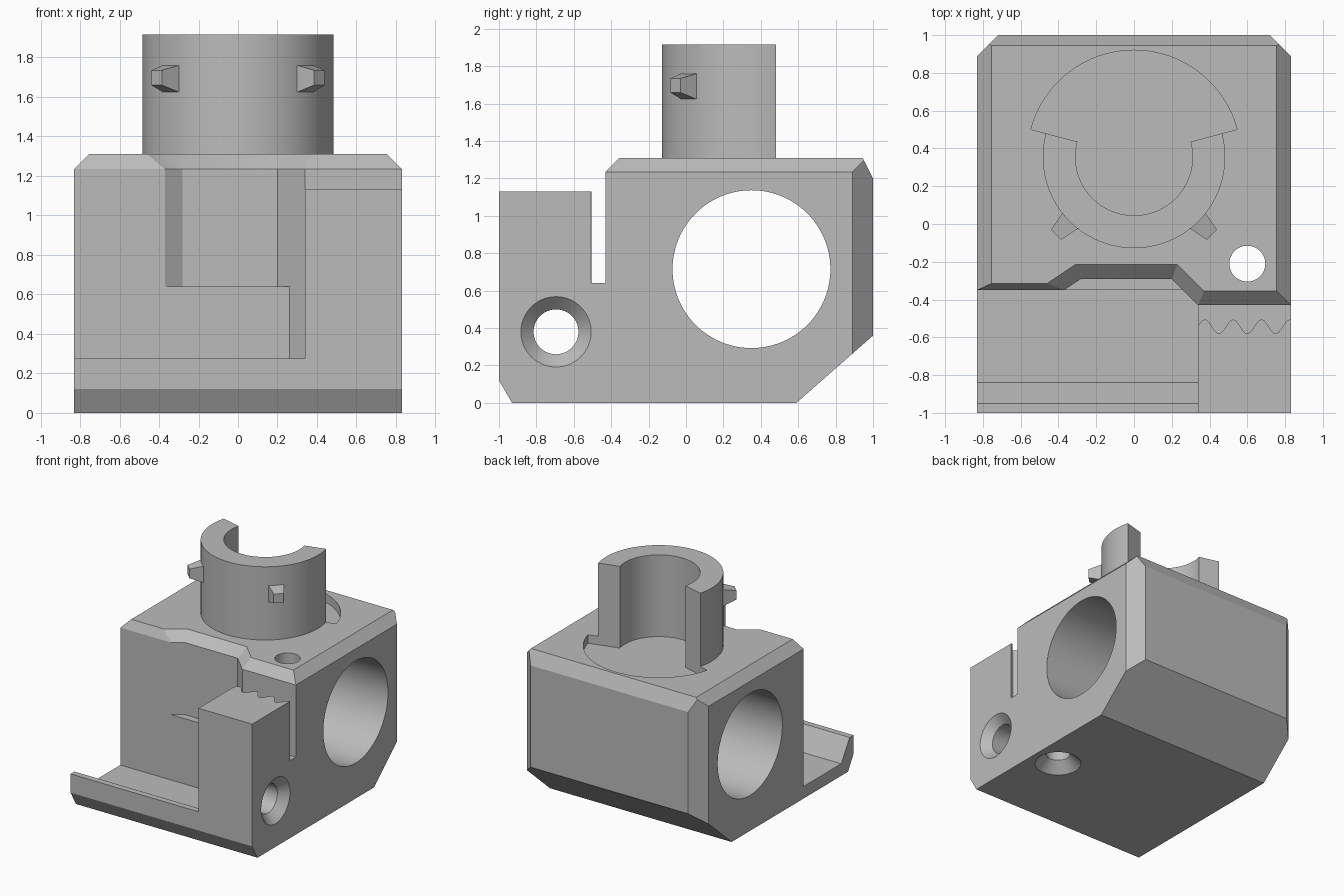
import bpy, bmesh, math
from math import sin, cos, radians

if "Cube" in bpy.data.objects:
    bpy.data.objects.remove(bpy.data.objects["Cube"])

mat = bpy.data.materials.new("plain grey")
mat.diffuse_color = (0.5, 0.5, 0.5, 1)
mat.use_nodes = True
mat.node_tree.nodes["Principled BSDF"].inputs["Base Color"].default_value = mat.diffuse_color


def loft(name, rings):
    """Closed solid through matching rings of 3D points."""
    bm = bmesh.new()
    vs = [[bm.verts.new(p) for p in r] for r in rings]
    n = len(vs[0])
    bm.faces.new(vs[0])
    bm.faces.new(vs[-1])
    for a, b in zip(vs, vs[1:]):
        for i in range(n):
            j = (i + 1) % n
            bm.faces.new((a[i], a[j], b[j], b[i]))
    bmesh.ops.recalc_face_normals(bm, faces=bm.faces)
    me = bpy.data.meshes.new(name)
    bm.to_mesh(me)
    bm.free()
    me.materials.append(mat)
    ob = bpy.data.objects.new(name, me)
    bpy.context.collection.objects.link(ob)
    return ob


def prism(name, pts, lo, hi, axis="z"):
    """Extrude a 2D outline along one axis."""
    put = {"z": lambda a, b, h: (a, b, h),
           "x": lambda a, b, h: (h, a, b),
           "y": lambda a, b, h: (a, h, b)}[axis]
    return loft(name, [[put(a, b, h) for a, b in pts] for h in (lo, hi)])


def arc(cx, cy, r, a0, a1, n):
    return [(cx + r * cos(radians(a0 + (a1 - a0) * i / n)),
             cy + r * sin(radians(a0 + (a1 - a0) * i / n))) for i in range(n + 1)]


def circle(cx, cy, r, n=64):
    return arc(cx, cy, r, 0, 360, n)[:-1]


def boolean(ob, tool, op):
    m = ob.modifiers.new("cut", "BOOLEAN")
    m.object, m.operation, m.solver = tool, op, "EXACT"
    bpy.context.view_layer.objects.active = ob
    bpy.ops.object.modifier_apply(modifier=m.name)
    bpy.data.objects.remove(tool)


# Main block: stepped front with a sloped top edge, chamfered back corners
back = [(1, 0.72), (0.62, 1.1), (-0.62, 1.1), (-1, 0.72)]
low = [(-1, -.35), (-.37, -.35), (-.28, -.29), (.20, -.29), (.34, -.43), (1, -.43)] + back
top = [(-1, -.315), (-.46, -.315), (-.31, -.215), (.23, -.215), (.37, -.355), (1, -.355)] + back
body = loft("body", [[(x, y, z) for x, y in pts]
                     for pts, z in ((low, -.1), (low, 1.235), (top, 1.31))])

# Filled lower part of the front recess
boolean(body, prism("recess_fill", [(-.37, -.35), (.26, -.35), (.20, -.29), (.20, -.1),
                                    (-.37, -.1)], -.1, .64), "UNION")

# Front tray with raised lip
boolean(body, prism("tray", [(-1.1, -.1), (-.2, -.1), (-.2, .1), (-.84, .1),
                             (-.95, .275), (-1.1, .275)], -1, .5, "x"), "UNION")

# Clamp block with a toothed rear face, joined to the body below the slot
teeth = [(x, -.5425 + .0375 * cos(math.tau * (x - .375) / .15))
         for x in (.34 + .0125 * i for i in range(53))]
boolean(body, prism("clamp", [(1.0, -1.1), (.34, -1.1)] + teeth, -.1, 1.13), "UNION")
boolean(body, prism("clamp_base", [(.34, -.8), (1.02, -.8), (1.02, -.3), (.34, -.3)],
                    -.1, .64), "UNION")

# Trim to the side and front silhouettes
boolean(body, prism("side_trim", [(-1, .12), (-.93, 0), (.59, 0), (1, .36), (1, 1.2),
                                  (.89, 1.42), (-1, 1.42)], -2, 2, "x"), "INTERSECT")
boolean(body, prism("front_trim", [(-.83, -.2), (.83, -.2), (.83, 1.235), (.68, 1.385),
                                   (-.68, 1.385), (-.83, 1.235)], -2, 2, "y"), "INTERSECT")

# Collar, opened at the back by a bore and a wide shallow sector
boolean(body, prism("collar", circle(0, .355, .483, 96), 1.22, 1.915), "UNION")
sector = arc(0, .355, .565, 15, 165, 40) + arc(0, .355, .31, 165, 375, 56)
boolean(body, prism("collar_opening", sector, 1.24, 2.2), "DIFFERENCE")

# Large cross bore
boolean(body, prism("cross_bore", circle(.35, .715, .422, 96), -2, 2, "x"), "DIFFERENCE")

# Countersunk screw holes: one sideways, one from below
boolean(body, loft("side_screw", [[(h, a, b) for a, b in circle(-.695, .38, r)]
                                  for h, r in ((.9, .258), (.762, .12), (.2, .12))]),
        "DIFFERENCE")
boolean(body, loft("bottom_screw", [[(a, b, h) for a, b in circle(.6, -.21, r)]
                                    for h, r in ((-.07, .25), (.085, .095), (1.6, .095))]),
        "DIFFERENCE")

# Tapered locking lugs on the collar
parts = [body]
for name, ang in (("lug_left", 225), ("lug_right", 315)):
    c, s = cos(radians(ang)), sin(radians(ang))
    rings = []
    for r, w, z0, z1 in ((.44, .066, 1.61, 1.77), (.583, .038, 1.66, 1.735)):
        rings.append([(c * r - s * t, .355 + s * r + c * t, z)
                      for t, z in ((-w, z0), (w, z0), (w, z1), (-w, z1))])
    parts.append(loft(name, rings))

# Smooth round walls, keep edges sharp
bpy.ops.object.select_all(action="DESELECT")
body.select_set(True)
bpy.context.view_layer.objects.active = body
bpy.ops.object.shade_smooth_by_angle(angle=radians(25))
